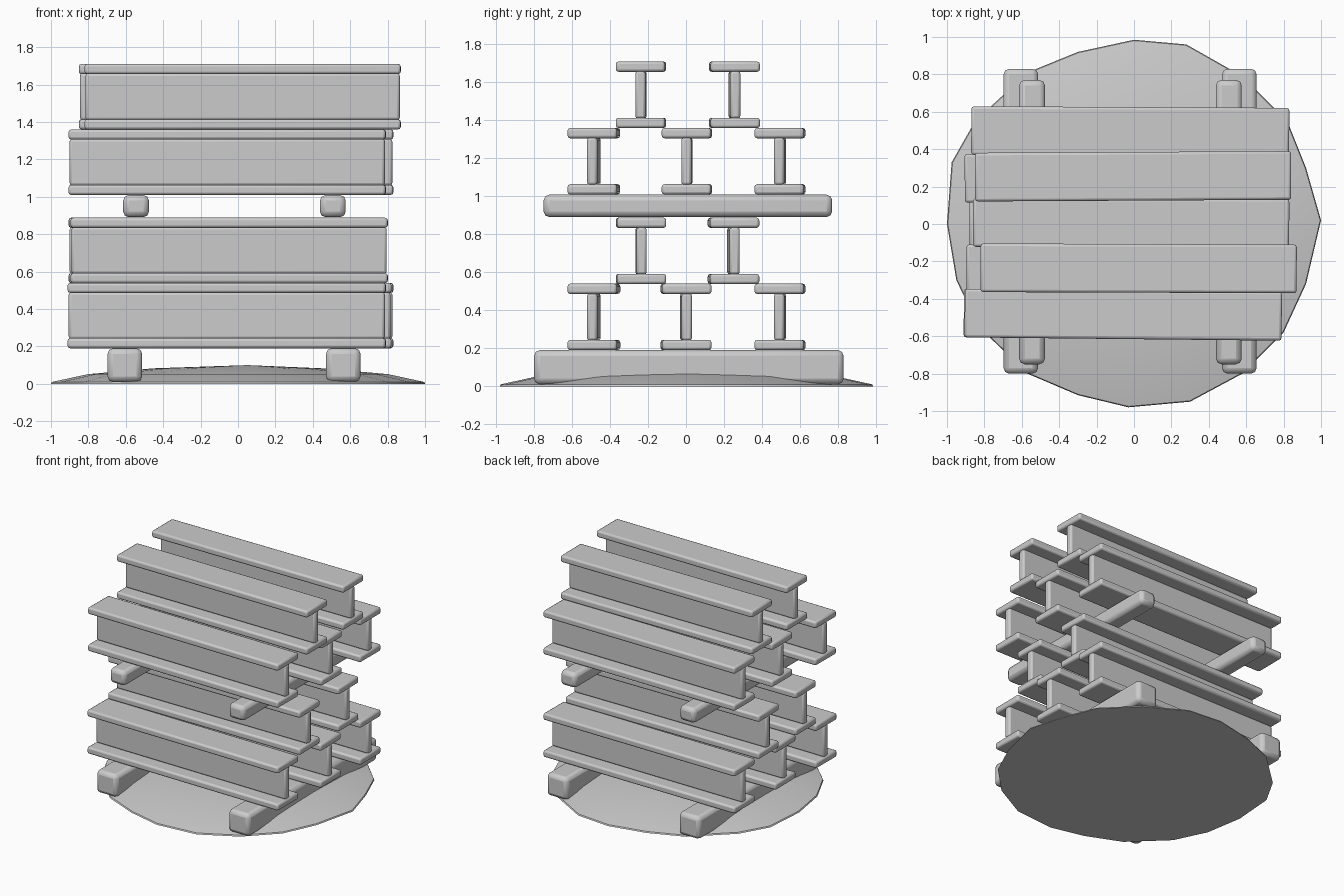
import bpy, bmesh, math
from mathutils import Matrix, Vector

old = bpy.data.objects.get("Cube")
if old:
    bpy.data.objects.remove(old, do_unlink=True)

grey = bpy.data.materials.new("plain grey")
grey.use_nodes = True
colour = (0.6, 0.6, 0.6, 1)
grey.diffuse_color = colour
grey.node_tree.nodes["Principled BSDF"].inputs["Base Color"].default_value = colour


def finish(name, bm, bevel=0.0, segments=2):
    bmesh.ops.recalc_face_normals(bm, faces=bm.faces)
    mesh = bpy.data.meshes.new(name)
    bm.to_mesh(mesh)
    bm.free()
    mesh.materials.append(grey)
    obj = bpy.data.objects.new(name, mesh)
    bpy.context.collection.objects.link(obj)
    if bevel:
        mod = obj.modifiers.new("Rounded edges", "BEVEL")
        mod.width = bevel
        mod.segments = segments
    bpy.ops.object.select_all(action="DESELECT")
    obj.select_set(True)
    bpy.context.view_layer.objects.active = obj
    bpy.ops.object.shade_smooth_by_angle(angle=math.radians(50))
    return obj


def add_box(bm, centre, size):
    bmesh.ops.create_cube(bm, size=1, matrix=Matrix.Translation(centre) @ Matrix.Diagonal((*size, 1)))


# Steel I-beam: two flanges and a web
def beam(name, x0, x1, y, z, yaw):
    bm = bmesh.new()
    length = x1 - x0
    for h in (0.027, 0.323):
        add_box(bm, (0, 0, h), (length, 0.26, 0.054))
    add_box(bm, (0, 0, 0.175), (length - 0.01, 0.054, 0.25))
    obj = finish(name, bm, 0.014)
    obj.location = ((x0 + x1) / 2, y, z)
    obj.rotation_euler.z = math.radians(yaw)


# Each layer: bottom height, then (left end, right end, y, yaw)
layers = {
    "first": (0.19, [(-0.91, 0.79, -0.485, -0.6), (-0.88, 0.82, 0, 0.3), (-0.87, 0.83, 0.495, -0.3)]),
    "second": (0.538, [(-0.895, 0.80, -0.237, 0.2), (-0.905, 0.80, 0.25, 0.4)]),
    "third": (1.01, [(-0.905, 0.79, -0.485, -0.6), (-0.86, 0.83, 0.005, -0.2), (-0.87, 0.83, 0.495, -0.3)]),
    "fourth": (1.36, [(-0.82, 0.87, -0.237, -0.2), (-0.85, 0.84, 0.255, 0.3)]),
}
for layer, (z, beams) in layers.items():
    for i, (x0, x1, y, yaw) in enumerate(beams):
        beam(f"{layer}_layer_beam_{i + 1}", x0, x1, y, z, yaw)

# Timber bearers under the stack and between its halves
for side, low_x, high_x in (("right", -0.605, -0.545), ("left", 0.563, 0.507)):
    bm = bmesh.new()
    add_box(bm, (low_x, 0.015, 0.1), (0.185, 1.63, 0.18))
    finish(f"{side}_ground_bearer", bm, 0.03)
    bm = bmesh.new()
    add_box(bm, (high_x, 0.01, 0.95), (0.138, 1.52, 0.118))
    finish(f"{side}_middle_bearer", bm, 0.03)

# Low ground mound with an uneven rim
rim = [(1, 0.02), (0.92, 0.3), (0.82, 0.55), (0.58, 0.79), (0.28, 0.96), (0, 0.985),
       (-0.3, 0.92), (-0.57, 0.81), (-0.85, 0.55), (-0.975, 0.33), (-1, 0), (-0.95, -0.3),
       (-0.83, -0.55), (-0.57, -0.8), (-0.3, -0.915), (-0.03, -0.98), (0.3, -0.95),
       (0.58, -0.8), (0.8, -0.58), (0.92, -0.32)]
bm = bmesh.new()
rings = [[bm.verts.new((x * s, y * s, z)) for x, y in rim]
         for s, z in ((1, 0), (0.995, 0.01), (0.8, 0.052), (0.45, 0.083))]
n = len(rim)
for a, b in zip(rings, rings[1:]):
    for i in range(n):
        j = (i + 1) % n
        bm.faces.new((a[i], a[j], b[j], b[i]))
peak = bm.verts.new((0.05, 0, 0.1))
for i in range(n):
    bm.faces.new((rings[-1][i], rings[-1][(i + 1) % n], peak))
bm.faces.new(rings[0][::-1])
finish("ground_mound", bm)
